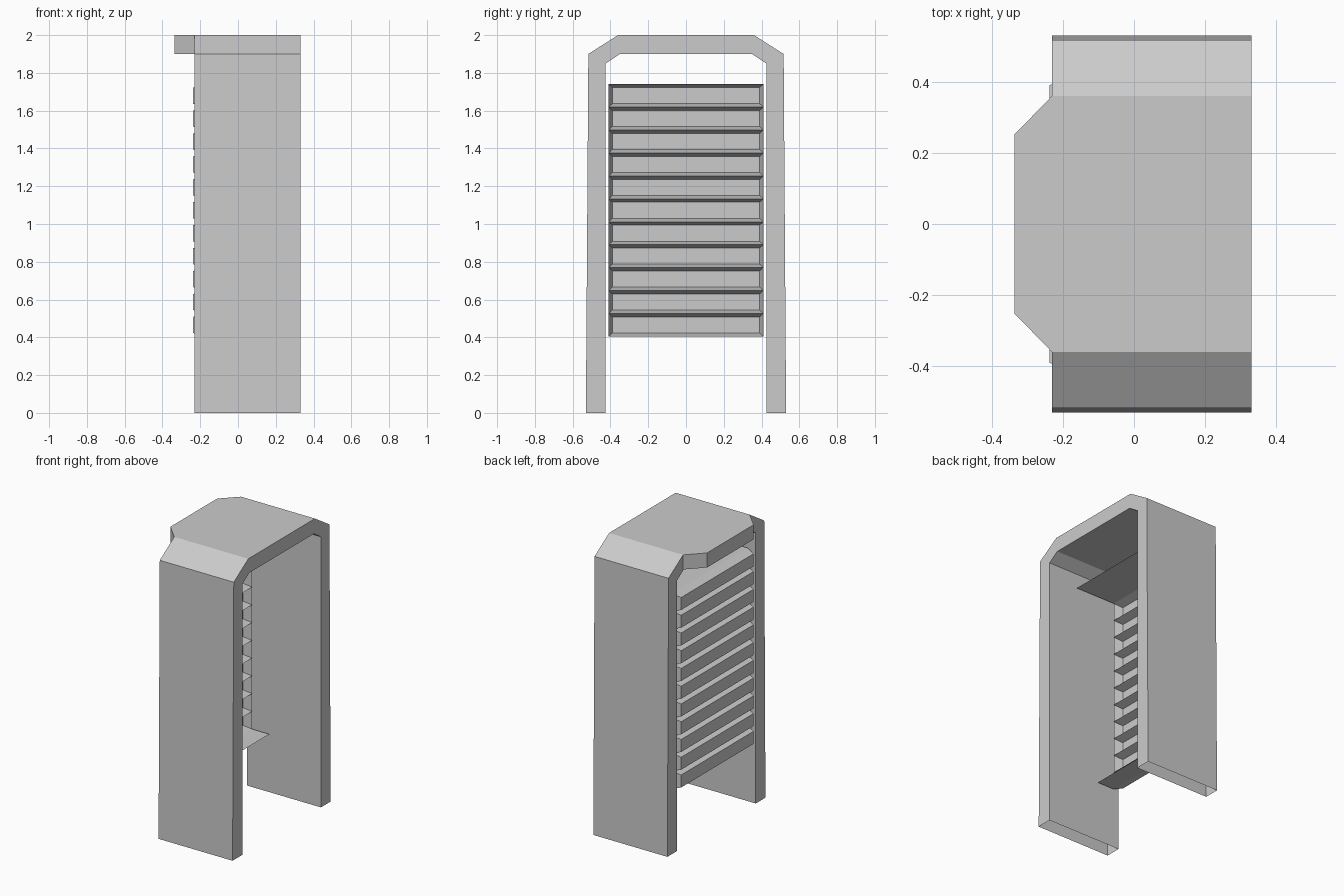
import bpy, bmesh

if "Cube" in bpy.data.objects:
    bpy.data.objects.remove(bpy.data.objects["Cube"])


def make_object(name, bm, recalc=True):
    bmesh.ops.remove_doubles(bm, verts=bm.verts, dist=0.0001)
    if recalc:
        bmesh.ops.recalc_face_normals(bm, faces=bm.faces)
    mesh = bpy.data.meshes.new(name)
    bm.to_mesh(mesh)
    bm.free()
    obj = bpy.data.objects.new(name, mesh)
    bpy.context.collection.objects.link(obj)
    return obj


def face(bm, points):
    return bm.faces.new([bm.verts.new(p) for p in points])


def extrude(bm, points, offset):
    f = face(bm, points)
    top = bmesh.ops.extrude_face_region(bm, geom=[f], use_keep_orig=True)
    verts = [g for g in top["geom"] if isinstance(g, bmesh.types.BMVert)]
    bmesh.ops.translate(bm, verts=verts, vec=offset)


# Arch frame: two hollow legs and a chamfered top, open underneath
BACK, FRONT = -0.23, 0.33
outer = [(0.53, 0), (0.517, 1.9), (0.36, 2.0)]
inner = [(0.35, 1.9), (0.425, 1.85), (0.425, 0)]
half = outer + [(-y, z) for y, z in reversed(outer)]
profile = half + [(-y, z) for y, z in reversed(inner)] + inner
bm = bmesh.new()
extrude(bm, [(BACK, y, z) for y, z in profile], (FRONT - BACK, 0, 0))
bmesh.ops.recalc_face_normals(bm, faces=bm.faces)
open_ends = [f for f in bm.faces if f.calc_center_median().z < 0.001]
bmesh.ops.delete(bm, geom=open_ends, context="FACES_ONLY")
make_object("arch_frame", bm, recalc=False)

# Top lip with angled corners
bm = bmesh.new()
lip = [(BACK, -0.36), (BACK, 0.36), (-0.335, 0.252), (-0.335, -0.252)]
extrude(bm, [(x, y, 1.9) for x, y in lip], (0, 0, 0.1))
make_object("top_lip", bm)

# Louvre panel: a stack of shallow flared trays, open towards the inside
COUNT, BOTTOM, TOP = 11, 0.405, 1.74
PITCH = (TOP - BOTTOM) / COUNT
RIDGE_X, SLAT_X, RIDGE_Y, SLAT_Y, INSET = -0.18, -0.237, 0.41, 0.39, 0.018


def ring(x, y, z0, z1):
    return [(x, -y, z0), (x, y, z0), (x, y, z1), (x, -y, z1)]


bm = bmesh.new()
for i in range(COUNT):
    z0 = BOTTOM + i * PITCH
    z1 = z0 + PITCH
    rim = ring(RIDGE_X, RIDGE_Y, z0, z1)
    slat = ring(SLAT_X, SLAT_Y, z0 + INSET, z1 - INSET)
    face(bm, slat[::-1])
    for k in range(4):
        n = (k + 1) % 4
        face(bm, [rim[k], slat[k], slat[n], rim[n]])
make_object("louvre_panel", bm, recalc=False)

# Thin shelves closing the top and bottom of the louvre panel
for name, z, reach in (("upper_shelf", TOP, 0.12), ("lower_shelf", BOTTOM, -0.05)):
    bm = bmesh.new()
    face(bm, [(RIDGE_X, -RIDGE_Y, z), (reach, -RIDGE_Y, z),
              (reach, RIDGE_Y, z), (RIDGE_X, RIDGE_Y, z)])
    make_object(name, bm, recalc=False)
